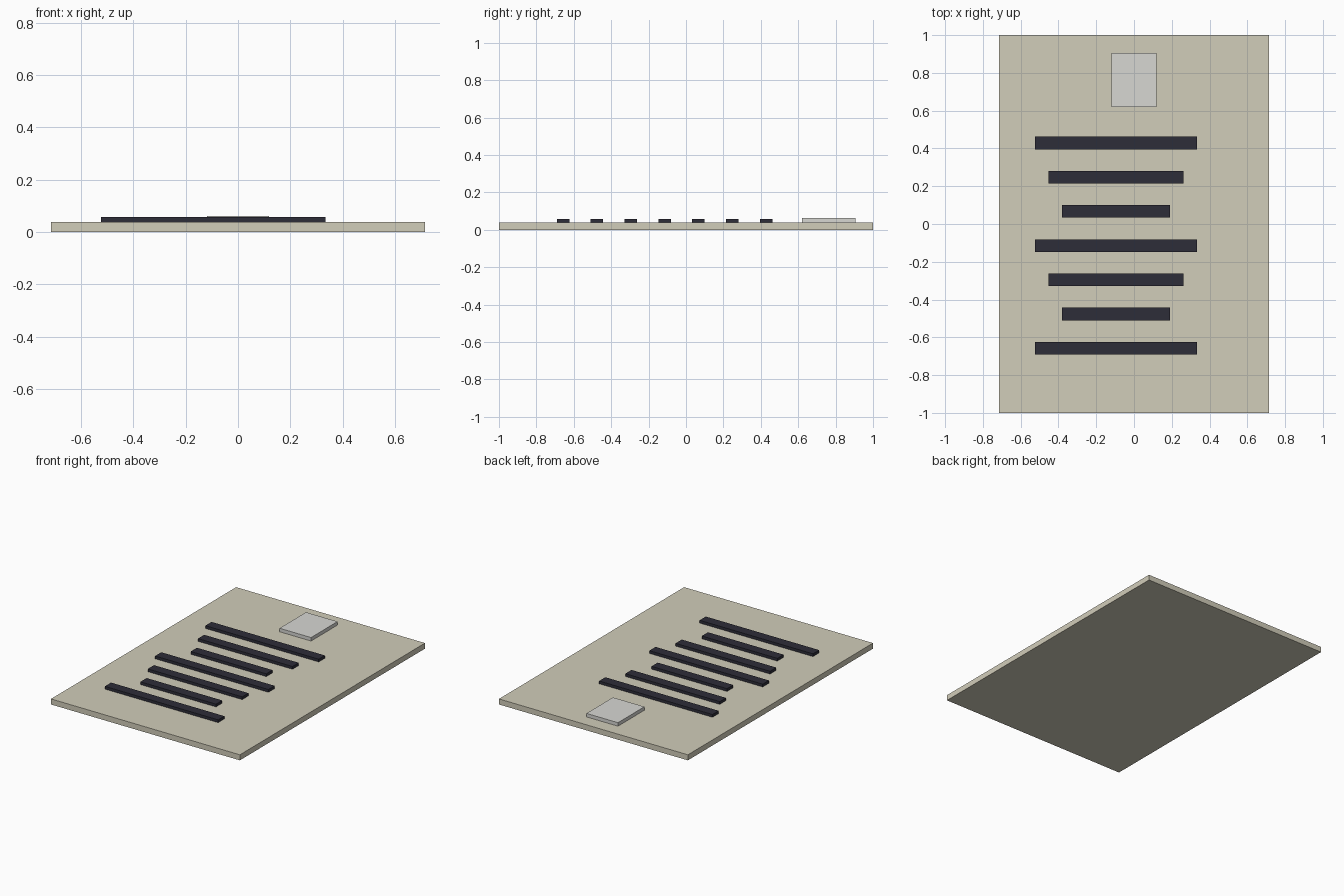
import bpy

if "Cube" in bpy.data.objects:
    bpy.data.objects.remove(bpy.data.objects["Cube"])


def material(name, color):
    m = bpy.data.materials.new(name)
    m.diffuse_color = (*color, 1)
    m.use_nodes = True
    m.node_tree.nodes["Principled BSDF"].inputs["Base Color"].default_value = m.diffuse_color
    return m


def box(name, center, size, mat):
    bpy.ops.mesh.primitive_cube_add(size=1, location=center)
    o = bpy.context.object
    o.name = name
    o.scale = size
    bpy.ops.object.transform_apply(location=False, rotation=False, scale=True)
    o.data.materials.append(mat)
    return o


paper = material("paper", (0.64, 0.61, 0.49))
ink = material("ink", (0.027, 0.026, 0.04))
pale = material("pale_grey", (0.68, 0.68, 0.65))

TOP = 0.038  # upper face of the sheet

# Sheet
box("sheet", (0, 0, TOP / 2), (1.4286, 2, TOP), paper)

# Raised text lines, cycling through three lengths
lengths = (0.857, 0.714, 0.571)
for i in range(7):
    box(f"text_line_{i + 1}", (-0.095, 0.4286 - 0.181 * i, TOP + 0.0095),
        (lengths[i % 3], 0.0667, 0.019), ink)

# Pale plate at the head of the sheet
box("header_plate", (0, 0.762, TOP + 0.012), (0.238, 0.286, 0.024), pale)
